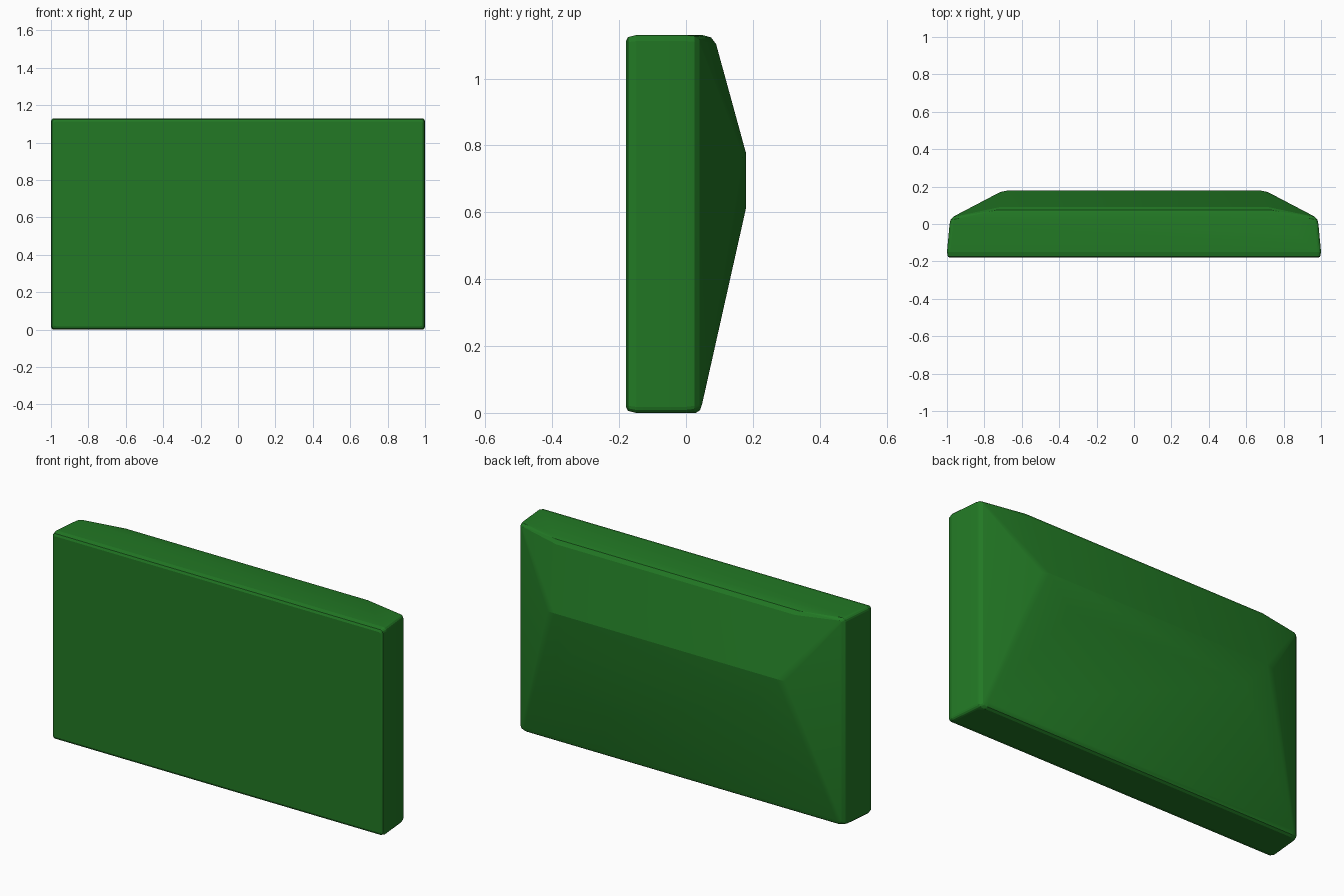
import bpy, bmesh, math

if "Cube" in bpy.data.objects:
    bpy.data.objects.remove(bpy.data.objects["Cube"])

bm = bmesh.new()


def pair(x, y, z):
    """Add a point and its mirror image across x = 0."""
    bm.verts.new((x, y, z))
    bm.verts.new((-x, y, z))


def ring(y, half_w, z0, z1, r):
    """Add the corner points of a rounded rectangle facing y."""
    for i in range(4):
        a = math.radians(30 * i)
        dx, dz = r * (1 - math.cos(a)), r * (1 - math.sin(a))
        pair(half_w - dx, y, z0 + dz)
        pair(half_w - dx, y, z1 - dz)


# Casing: front face, rounded front rim, slightly tapering sides, rear rim
for section in [
    (-0.180, 0.985, 0.018, 1.112, 0.010),
    (-0.174, 0.995, 0.006, 1.124, 0.015),
    (-0.150, 1.000, 0.000, 1.130, 0.018),
    (0.000, 0.986, 0.000, 1.130, 0.018),
    (0.025, 0.980, 0.003, 1.128, 0.018),
    (0.040, 0.965, 0.012, 1.118, 0.015),
]:
    ring(*section)

# Lower rear edge
pair(0.94, 0.030, 0.000)
pair(0.94, 0.042, 0.008)
pair(0.94, 0.049, 0.030)

# Bulging upper rear edge
pair(0.74, 0.050, 1.130)
pair(0.73, 0.075, 1.123)
pair(0.72, 0.090, 1.103)

# Crown of the rear bulge, wider at its top
pair(0.67, 0.180, 0.775)
pair(0.715, 0.171, 0.770)
pair(0.54, 0.180, 0.615)

# The shell wraps all sections
result = bmesh.ops.convex_hull(bm, input=bm.verts[:])
loose = {g for g in result["geom_interior"] + result["geom_unused"]
         if isinstance(g, bmesh.types.BMVert)}
bmesh.ops.delete(bm, geom=list(loose), context='VERTS')
bmesh.ops.dissolve_limit(bm, angle_limit=math.radians(0.5),
                         verts=bm.verts[:], edges=bm.edges[:])
bmesh.ops.recalc_face_normals(bm, faces=bm.faces[:])

mesh = bpy.data.meshes.new("panel_casing")
bm.to_mesh(mesh)
bm.free()
casing = bpy.data.objects.new("panel_casing", mesh)
bpy.context.collection.objects.link(casing)

green = bpy.data.materials.new("green")
green.diffuse_color = (0.016, 0.19, 0.018, 1)
green.use_nodes = True
green.node_tree.nodes["Principled BSDF"].inputs["Base Color"].default_value = green.diffuse_color
mesh.materials.append(green)

bpy.context.view_layer.objects.active = casing
casing.select_set(True)
bpy.ops.object.shade_smooth_by_angle(angle=math.radians(12))
